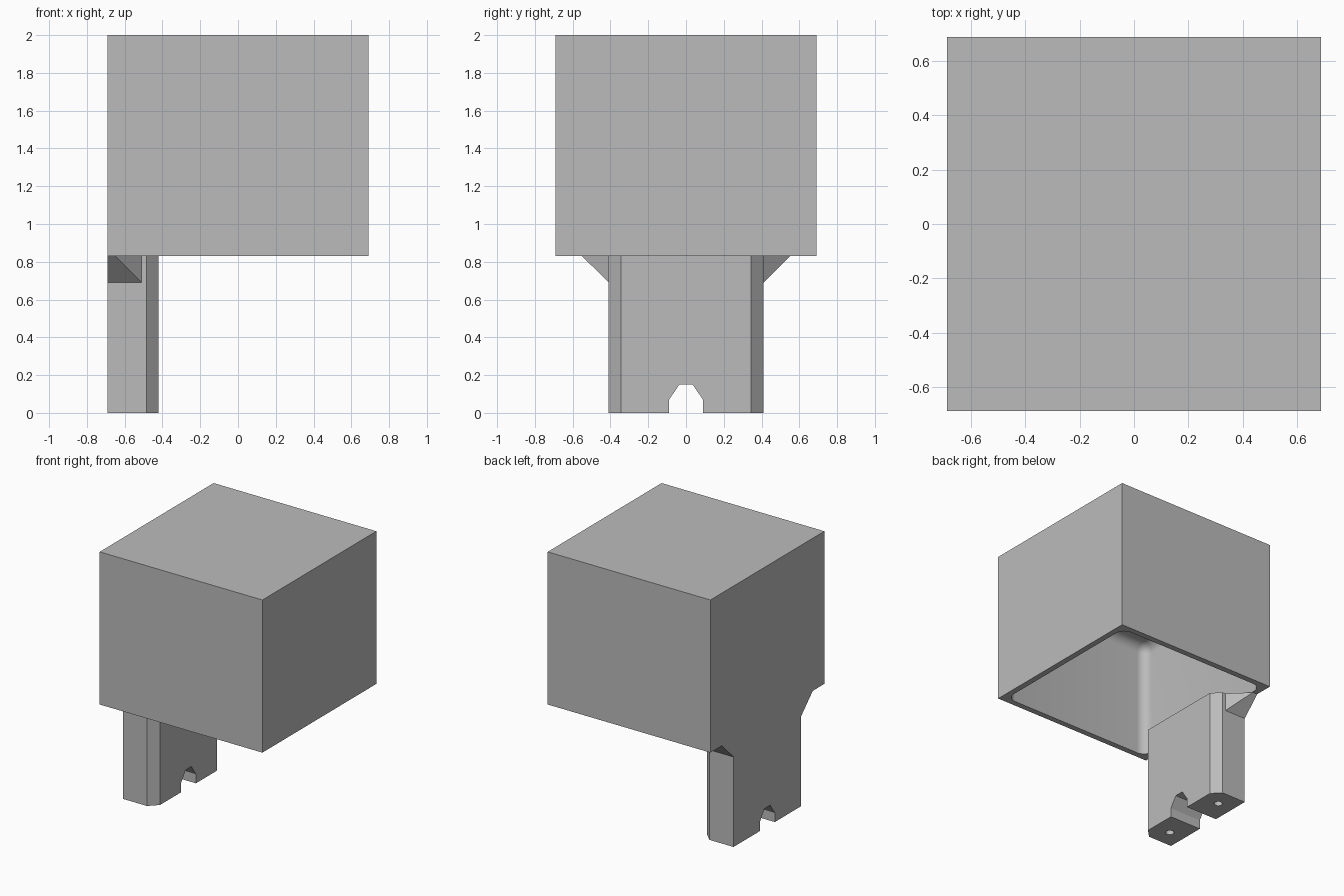
import bpy
import bmesh
from mathutils import Vector

cube = bpy.data.objects.get("Cube")
if cube:
    bpy.data.objects.remove(cube, do_unlink=True)

# Single plain colour
grey = bpy.data.materials.new("plain grey")
grey.use_nodes = True
colour = (0.5, 0.5, 0.5, 1)
grey.diffuse_color = colour
grey.node_tree.nodes["Principled BSDF"].inputs["Base Color"].default_value = colour

HALF = 0.69        # half width of the housing
RIM = 0.83         # underside of the housing
WALL = 0.045
CEILING = 1.72
ROUND = 0.075


def make_object(name, bm):
    bmesh.ops.recalc_face_normals(bm, faces=bm.faces)
    mesh = bpy.data.meshes.new(name)
    bm.to_mesh(mesh)
    bm.free()
    mesh.materials.append(grey)
    obj = bpy.data.objects.new(name, mesh)
    bpy.context.collection.objects.link(obj)
    return obj


def box_mesh(lo, hi):
    bm = bmesh.new()
    bmesh.ops.create_cube(bm, size=1)
    lo, hi = Vector(lo), Vector(hi)
    for v in bm.verts:
        v.co = (lo + hi) / 2 + v.co * (hi - lo)
    return bm


def activate(obj):
    bpy.ops.object.select_all(action="DESELECT")
    obj.select_set(True)
    bpy.context.view_layer.objects.active = obj


def cut(obj, cutter):
    cutter.hide_render = True
    mod = obj.modifiers.new("cut", "BOOLEAN")
    mod.operation = "DIFFERENCE"
    mod.solver = "EXACT"
    mod.object = cutter
    activate(obj)
    bpy.ops.object.modifier_apply(modifier=mod.name)
    bpy.data.objects.remove(cutter, do_unlink=True)


# Housing: a square box hollowed from below, with rounded inner corners
housing = make_object("housing", box_mesh((-HALF, -HALF, RIM), (HALF, HALF, 2)))
inner = HALF - WALL
bm = box_mesh((-inner, -inner, RIM - 0.2), (inner, inner, CEILING))
rounded = [e for e in bm.edges if max(v.co.z for v in e.verts) > RIM]
bmesh.ops.bevel(bm, geom=rounded, offset=ROUND, segments=8, profile=0.5, affect="EDGES")
cut(housing, make_object("cavity_cutter", bm))
activate(housing)
bpy.ops.object.shade_smooth_by_angle()

# Leg: side profile with a cable notch, extruded and chamfered on the inner side
LEG_Y, LEG_OUT, LEG_IN = 0.41, -HALF, -0.42
half_profile = [(0.035, 0.15), (0.09, 0.07), (0.09, 0), (LEG_Y, 0), (LEG_Y, RIM)]
profile = half_profile + [(-y, z) for y, z in reversed(half_profile)]
bm = bmesh.new()
side = bm.faces.new([bm.verts.new((LEG_OUT, y, z)) for y, z in profile])
grown = bmesh.ops.extrude_face_region(bm, geom=[side], use_keep_orig=True)
for v in grown["geom"]:
    if isinstance(v, bmesh.types.BMVert):
        v.co.x = LEG_IN
corners = [e for e in bm.edges
           if all(v.co.x > -0.5 and abs(v.co.y) > 0.4 for v in e.verts)
           and abs(e.verts[0].co.z - e.verts[1].co.z) > 0.5]
bmesh.ops.bevel(bm, geom=corners, offset=0.065, segments=1, affect="EDGES")
leg = make_object("leg", bm)

# Screw holes in the two feet
for y in (-0.27, 0.27):
    bm = bmesh.new()
    bmesh.ops.create_cone(bm, cap_ends=True, segments=24, radius1=0.03, radius2=0.03, depth=0.6)
    bmesh.ops.translate(bm, verts=bm.verts, vec=(-0.56, y, 0))
    cut(leg, make_object("hole_cutter", bm))
activate(leg)
bpy.ops.object.shade_smooth_by_angle()

# Sloped gussets bracing the leg against the housing
for name, s in (("front_gusset", -1), ("back_gusset", 1)):
    bm = bmesh.new()
    points = [(LEG_OUT, LEG_Y, 0.69), (-0.51, LEG_Y, 0.69), (LEG_OUT, LEG_Y, RIM),
              (-0.51, LEG_Y, RIM), (LEG_OUT, 0.55, RIM), (-0.65, 0.55, RIM)]
    verts = [bm.verts.new((x, s * y, z)) for x, y, z in points]
    bmesh.ops.convex_hull(bm, input=verts)
    bmesh.ops.dissolve_limit(bm, angle_limit=0.01, verts=bm.verts, edges=bm.edges)
    make_object(name, bm)
